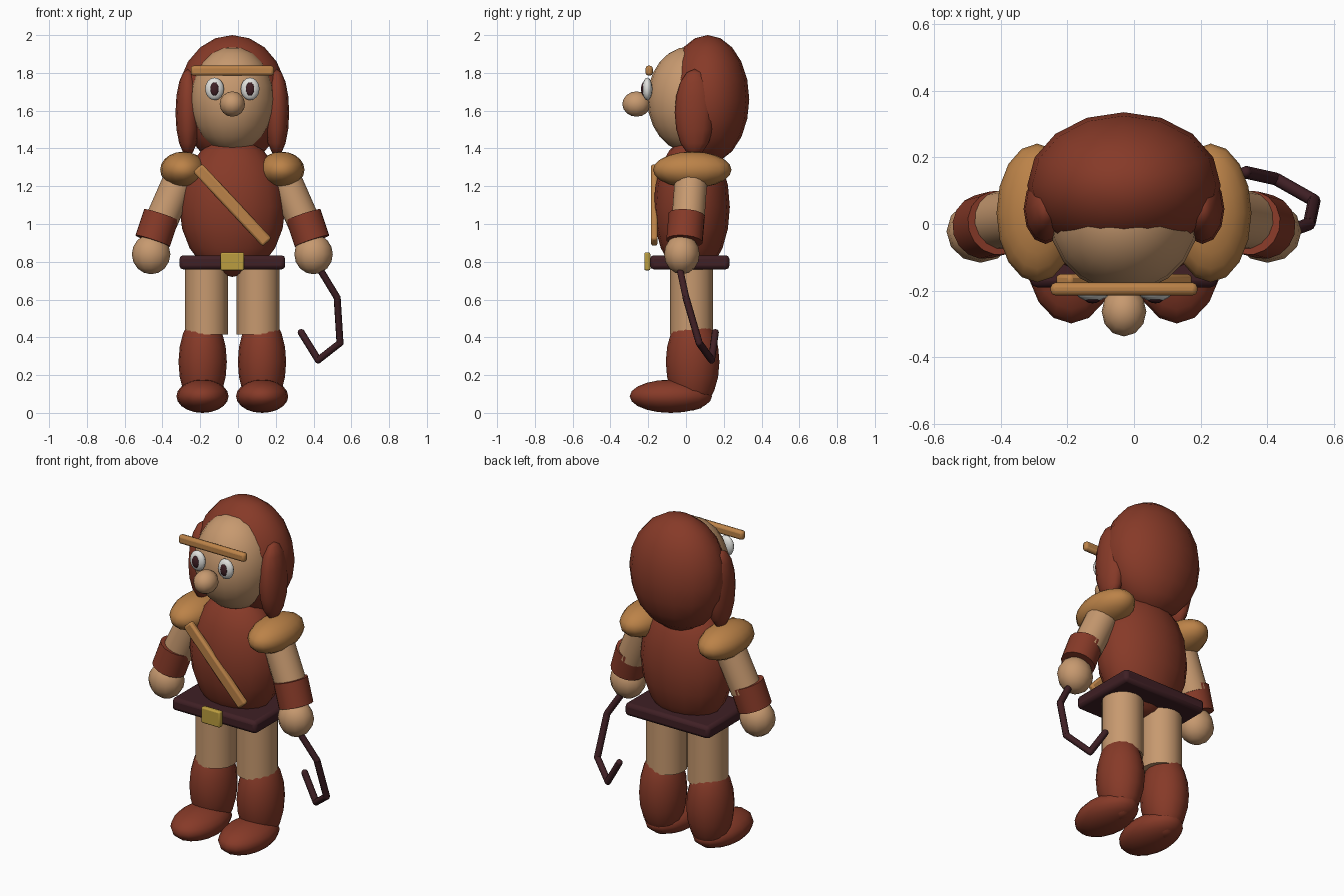
import bpy, math
from mathutils import Vector

if "Cube" in bpy.data.objects:
    bpy.data.objects.remove(bpy.data.objects["Cube"])

CX = -0.03  # body centre line; the whip hangs to one side


def material(name, rgb):
    m = bpy.data.materials.new(name)
    m.diffuse_color = (*rgb, 1)
    m.use_nodes = True
    m.node_tree.nodes["Principled BSDF"].inputs["Base Color"].default_value = m.diffuse_color
    return m


RED = material("russet", (0.24, 0.042, 0.021))
SKIN = material("skin", (0.57, 0.32, 0.16))
TAN = material("tan leather", (0.50, 0.225, 0.065))
DARK = material("dark leather", (0.05, 0.014, 0.018))
GOLD = material("gold", (0.50, 0.34, 0.05))
WHITE = material("eye white", (0.75, 0.75, 0.72))


def finish(name, mat, angle=60):
    o = bpy.context.object
    o.name = name
    o.data.materials.clear()
    o.data.materials.append(mat)
    bpy.ops.object.transform_apply(location=False, rotation=False, scale=True)
    bpy.ops.object.shade_smooth_by_angle(angle=math.radians(angle))
    return o


def ball(name, mat, x, y, z, rx, ry, rz, seg=16, rings=10):
    bpy.ops.mesh.primitive_uv_sphere_add(segments=seg, ring_count=rings, location=(CX + x, y, z))
    bpy.context.object.scale = (rx, ry, rz)
    return finish(name, mat, 80)


def rod(name, mat, a, b, r, sides=16):
    a, b = Vector(a), Vector(b)
    d = b - a
    bpy.ops.mesh.primitive_cylinder_add(vertices=sides, radius=r, depth=d.length,
                                        location=(a + b) / 2 + Vector((CX, 0, 0)))
    bpy.context.object.rotation_euler = d.to_track_quat('Z', 'Y').to_euler()
    return finish(name, mat)


def block(name, mat, loc, size, bevel, tilt=0):
    bpy.ops.mesh.primitive_cube_add(size=1, location=(CX + loc[0], loc[1], loc[2]))
    o = bpy.context.object
    o.scale = size
    o.rotation_euler = (0, tilt, 0)
    finish(name, mat, 40)
    b = o.modifiers.new("rounded edges", 'BEVEL')
    b.width, b.segments = bevel, 2
    return o


# Head, hair and face
ball("head", SKIN, 0, 0.02, 1.66, 0.225, 0.225, 0.28, 20, 12)
ball("hair", RED, 0, 0.115, 1.66, 0.29, 0.22, 0.34)
ball("nose", SKIN, 0, -0.262, 1.635, 0.067, 0.075, 0.067, 12, 8)
block("brow", TAN, (0, -0.195, 1.812), (0.44, 0.038, 0.052), 0.014)

# Torso, strap, belt and buckle
ball("torso", RED, 0, 0.03, 1.09, 0.28, 0.202, 0.37)
block("chest_strap", TAN, (0.0, -0.168, 1.1), (0.54, 0.036, 0.065), 0.012, math.radians(47))
block("belt", DARK, (0, 0.02, 0.797), (0.56, 0.42, 0.075), 0.02)
block("buckle", GOLD, (0, -0.205, 0.802), (0.125, 0.032, 0.095), 0.008)

# Mirrored parts
for side, s in (("left", -1), ("right", 1)):
    ball(side + "_hair_lock", RED, s * 0.235, 0.045, 1.59, 0.066, 0.105, 0.23, 12, 8)
    ball(side + "_eye", WHITE, s * 0.094, -0.205, 1.715, 0.05, 0.027, 0.06, 12, 8)
    ball(side + "_pupil", DARK, s * 0.094, -0.224, 1.715, 0.024, 0.014, 0.036, 12, 8)
    ball(side + "_shoulder_pad", TAN, s * 0.26, 0.033, 1.287, 0.122, 0.208, 0.096)
    rod(side + "_upper_arm", SKIN, (s * 0.255, 0.03, 1.29), (s * 0.378, 0.01, 1.01), 0.088)
    rod(side + "_cuff", RED, (s * 0.376, 0.004, 1.048), (s * 0.422, -0.008, 0.91), 0.097)
    ball(side + "_hand", SKIN, s * 0.43, -0.022, 0.84, 0.102, 0.094, 0.106, 12, 8)
    rod(side + "_leg", SKIN, (s * 0.137, 0.03, 0.415), (s * 0.137, 0.03, 0.83), 0.114)
    ball(side + "_boot", RED, s * 0.157, 0.035, 0.27, 0.128, 0.142, 0.258)
    ball(side + "_foot", RED, s * 0.158, -0.08, 0.088, 0.138, 0.218, 0.088)

# Whip hanging from the right hand
path = [(0.43, -0.03, 0.82), (0.47, -0.03, 0.75), (0.555, 0.0, 0.61),
        (0.57, 0.07, 0.37), (0.455, 0.135, 0.28), (0.365, 0.155, 0.425)]
for i, (a, b) in enumerate(zip(path, path[1:])):
    rod("whip_segment_%d" % i, DARK, a, b, 0.019, 8)
    ball("whip_joint_%d" % i, DARK, *b, 0.019, 0.019, 0.019, 8, 6)
